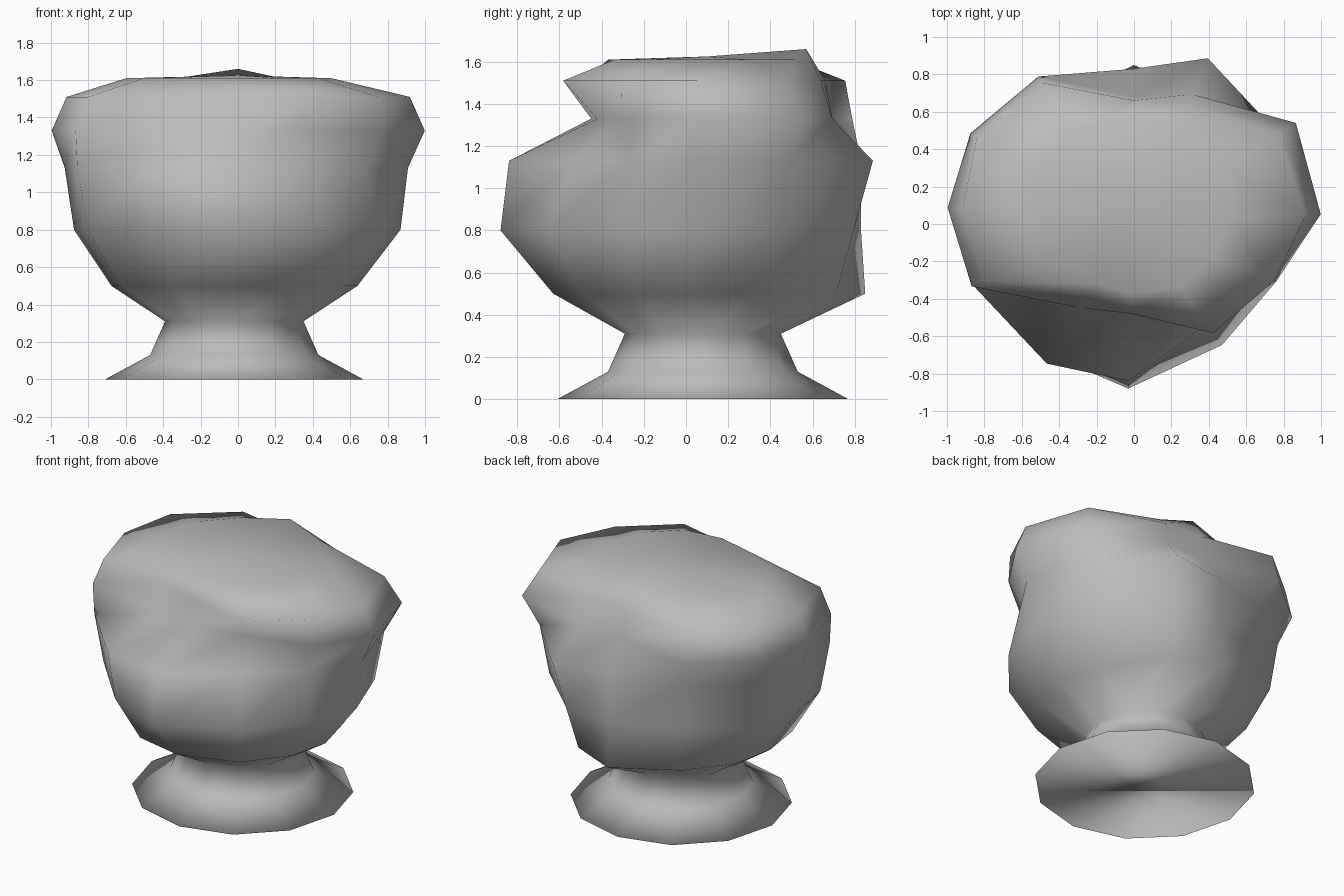
import bpy, bmesh
from math import cos, sin, radians

cube = bpy.data.objects.get("Cube")
if cube:
    bpy.data.objects.remove(cube, do_unlink=True)

# Directions of the vertical ribs of the bowl, counter-clockwise from the left side
BOWL_ANGLES = (3, 32, 66, 90, 123, 151, 175, 201, 238, 268, 306, 338)
FOOT_ANGLES = range(0, 360, 30)
SIDES = len(BOWL_ANGLES)


def make_material(name, colour):
    mat = bpy.data.materials.new(name)
    mat.use_nodes = True
    mat.diffuse_color = colour
    shader = mat.node_tree.nodes["Principled BSDF"]
    shader.inputs["Base Color"].default_value = colour
    shader.inputs["Roughness"].default_value = 0.8
    return mat


def add_ring(bm, height, angles, radii, centre=(0, 0)):
    """One level of the body, with a direction and radius for every side."""
    ring = []
    for degrees, radius in zip(angles, radii):
        angle = radians(degrees)
        ring.append(bm.verts.new((centre[0] + radius * cos(angle),
                                  centre[1] + radius * sin(angle), height)))
    return ring


def bridge(bm, lower, upper):
    for i in range(SIDES):
        j = (i + 1) % SIDES
        bm.faces.new((lower[i], lower[j], upper[j], upper[i]))


# Round foot and neck: height, radius
foot_profile = [(0, 0.69), (0.13, 0.45), (0.31, 0.37)]

# Lumpy bowl with a groove under its front lip and a hollow at the back:
# height, radii in hundredths
bowl_levels = [
    (0.50, (64, 66, 78, 85, 74, 71, 68, 68, 66, 63, 62, 62)),
    (0.80, (87, 85, 87, 83, 77, 86, 88, 86, 83, 88, 80, 82)),
    (1.13, (91, 91, 97, 83, 81, 91, 93, 92, 88, 84, 66, 74)),
    (1.33, (100, 102, 76, 68, 94, 100, 100, 93, 53, 45, 52, 82)),
    (1.51, (92, 91, 70, 66, 90, 96, 92, 86, 47, 48, 72, 81)),
    (1.61, (50, 56, 57, 57, 60, 60, 60, 54, 38, 37, 42, 46)),
]

bm = bmesh.new()
rings = [add_ring(bm, z, FOOT_ANGLES, [r] * SIDES, (-0.02, 0.08))
         for z, r in foot_profile]
rings += [add_ring(bm, z, BOWL_ANGLES, [r / 100 for r in radii])
          for z, radii in bowl_levels]
for lower, upper in zip(rings, rings[1:]):
    bridge(bm, lower, upper)

# Flat underside, and a nearly flat top with a raised point at the back
bm.faces.new(list(reversed(rings[0])))
crown = rings[-1]
crown[3].co.z = 1.66
middle = bm.verts.new((0, 0.1, 1.625))
for i in range(SIDES):
    bm.faces.new((crown[i], crown[(i + 1) % SIDES], middle))
bmesh.ops.recalc_face_normals(bm, faces=bm.faces)

mesh = bpy.data.meshes.new("lumpy_footed_bowl")
bm.to_mesh(mesh)
bm.free()
mesh.materials.append(make_material("plain grey", (0.5, 0.5, 0.5, 1)))
for face in mesh.polygons:
    face.use_smooth = True
bowl = bpy.data.objects.new("lumpy_footed_bowl", mesh)
bpy.context.collection.objects.link(bowl)
